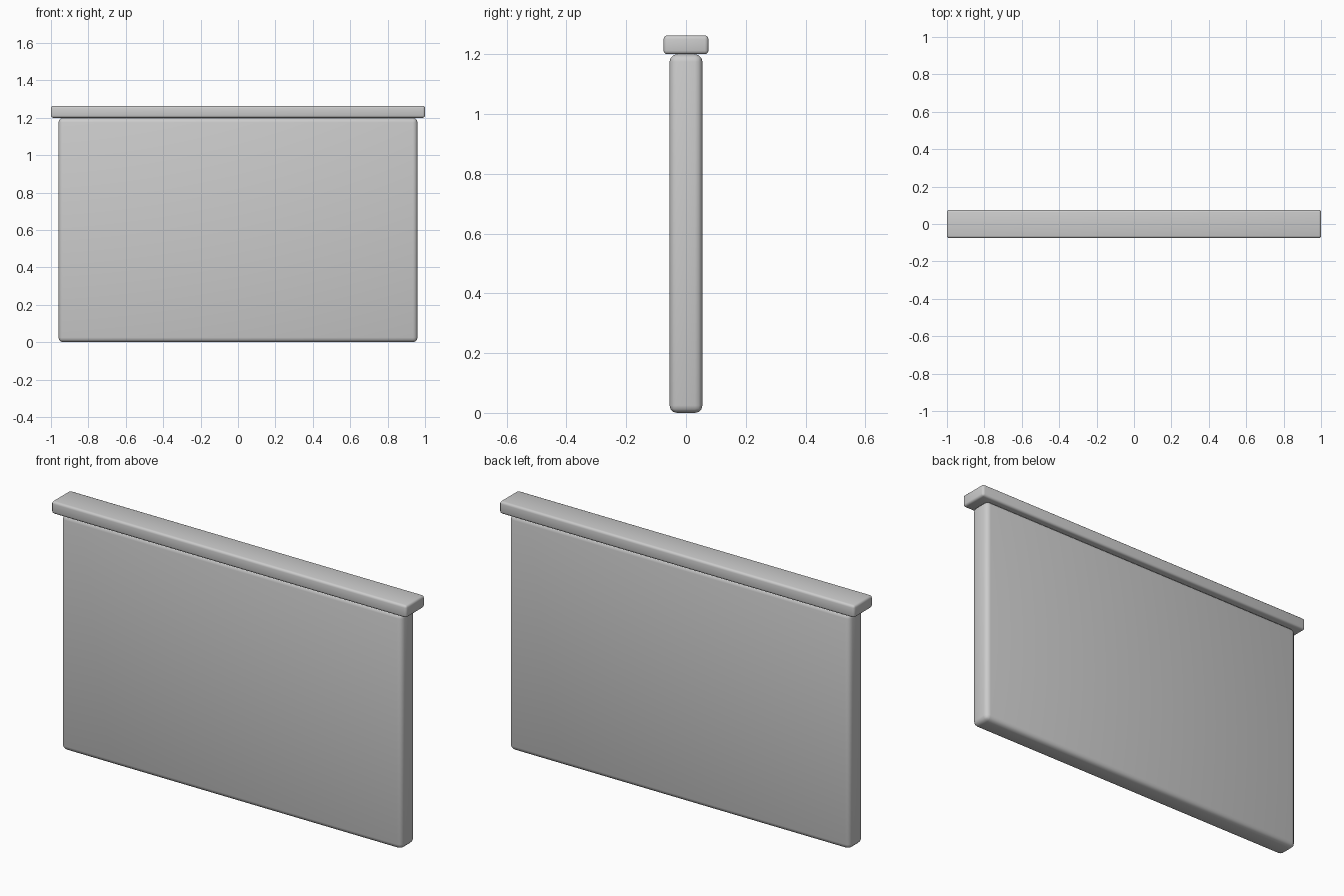
import bpy

if "Cube" in bpy.data.objects:
    bpy.data.objects.remove(bpy.data.objects["Cube"])


def rounded_box(name, size, z_bottom, radius):
    bpy.ops.mesh.primitive_cube_add(size=1, location=(0, 0, z_bottom + size[2] / 2))
    ob = bpy.context.object
    ob.name = name
    ob.scale = size
    bpy.ops.object.transform_apply(location=False, rotation=False, scale=True)
    bevel = ob.modifiers.new("rounded_edges", 'BEVEL')
    bevel.width = radius
    bevel.segments = 3
    bpy.ops.object.modifier_apply(modifier=bevel.name)
    bpy.ops.object.shade_smooth_by_angle()
    return ob


# Upright slab
rounded_box("wall_panel", (1.92, 0.11, 1.20), 0.0, 0.025)

# Overhanging top rail
rounded_box("top_cap", (2.0, 0.15, 0.063), 1.20, 0.012)
